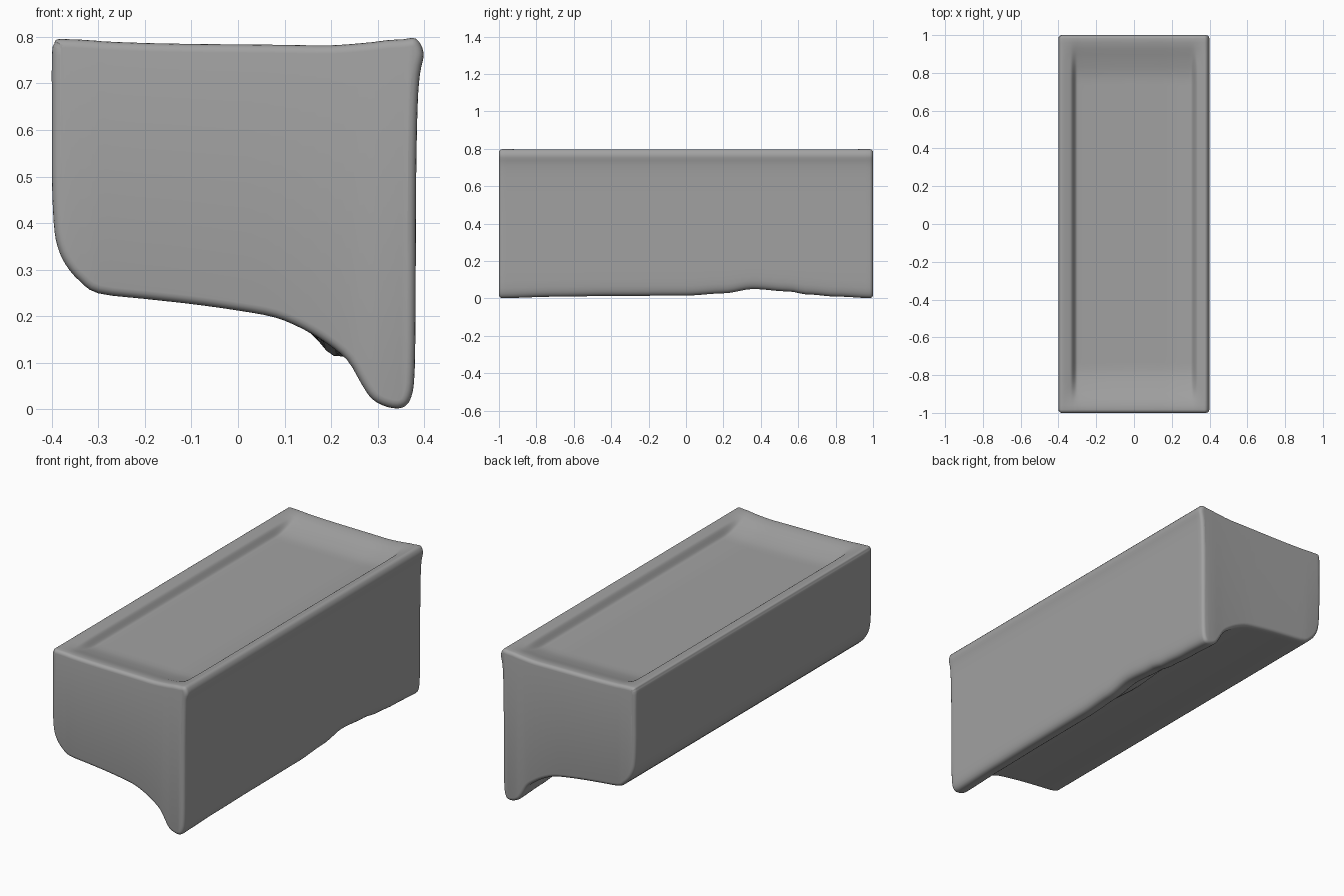
import bpy, bmesh, math
from mathutils import Vector

if "Cube" in bpy.data.objects:
    bpy.data.objects.remove(bpy.data.objects["Cube"])

# Cross-section (x, z), from top right over the rim, down the left, along the underside and lip
TOP = [(0.383, 0.796), (0.355, 0.795), (0.335, 0.794), (0.32, 0.793), (0.305, 0.791), (0.28, 0.788),
       (0.2, 0.782), (0.1, 0.783), (0, 0.784), (-0.1, 0.785), (-0.2, 0.787), (-0.28, 0.790),
       (-0.305, 0.792), (-0.32, 0.793), (-0.335, 0.794), (-0.36, 0.795), (-0.388, 0.795)]
REST = [(-0.395, 0.785), (-0.4, 0.76), (-0.4, 0.62), (-0.4, 0.5), (-0.396, 0.4), (-0.388, 0.35),
        (-0.37, 0.31), (-0.34, 0.275), (-0.3, 0.249), (-0.2, 0.237), (-0.1, 0.226), (0, 0.212),
        (0.08, 0.197), (0.14, 0.172), (0.19, 0.142), (0.235, 0.105), (0.265, 0.055), (0.288, 0.022),
        (0.32, 0.005), (0.352, 0.003), (0.372, 0.025), (0.38, 0.09), (0.382, 0.3), (0.383, 0.5),
        (0.386, 0.65), (0.391, 0.72), (0.399, 0.765)]
# Height of the lip's lower edge along y
LIFT = [(-1, 0), (-0.7, 0.008), (-0.4, 0.012), (0, 0.014), (0.2, 0.026), (0.36, 0.049),
        (0.55, 0.036), (0.65, 0.02), (0.8, 0.009), (1, 0)]


def smooth(a, b, t):
    t = max(0.0, min(1.0, (t - a) / (b - a)))
    return t * t * (3 - 2 * t)


def lift_at(y):
    for (y0, a), (y1, b) in zip(LIFT, LIFT[1:]):
        if y <= y1:
            return a + (b - a) * smooth(y0, y1, y)
    return 0.0


def catmull(points, steps):
    out, n = [], len(points)
    for i in range(n):
        p = [Vector(points[(i + k) % n]) for k in (-1, 0, 1, 2)]
        for s in range(steps):
            t = s / steps
            out.append(0.5 * (2 * p[1] + (p[2] - p[0]) * t
                              + (2 * p[0] - 5 * p[1] + 4 * p[2] - p[3]) * t * t
                              + (3 * p[1] - p[0] - 3 * p[2] + p[3]) * t ** 3))
    return out


STEPS = 3
profile = catmull(TOP + REST, STEPS)
top_count = (len(TOP) - 1) * STEPS + 1
n = len(profile)


def section(y, inset):
    ring = []
    for i, p in enumerate(profile):
        tangent = (profile[(i + 1) % n] - profile[i - 1]).normalized()
        x, z = p + Vector((-tangent.y, tangent.x)) * inset
        if i < top_count:
            # tray recess: rims dip inward, then a steep wall on the long sides and softer ends
            rim = 0.014 * (1 - smooth(0.3, 0.385, abs(x))) * (1 - smooth(0.88, 0.98, abs(y)))
            wall = 0.032 * (1 - smooth(0.302, 0.335, abs(x))) * (1 - smooth(0.76, 0.95, abs(y)))
            z -= rim + wall
        elif x > 0.05 and z < 0.25:
            # uneven lower edge of the lip, with a swelling on its inner side
            z += lift_at(y) * (1 - smooth(0.0, 0.2, z))
            z -= 0.025 * math.exp(-((x - 0.2) / 0.03) ** 2 - ((y - 0.25) / 0.2) ** 2)
        ring.append((x, y, z))
    return ring


# Stations along y, with rounded ends
R = 0.018
angles = [math.radians(d) for d in (0, 22, 45, 68, 90)]
front = [(-1 + R * (1 - math.cos(a)), R * (1 - math.sin(a))) for a in angles]
front = [(-1 + R * (1 - math.sin(a)), R * (1 - math.cos(a))) for a in reversed(angles)]
count = 60
middle = [(-0.96 + 1.92 * i / count, 0.0) for i in range(count + 1)]
stations = front + middle + [(-y, i) for y, i in reversed(front)]

# Tray body
bm = bmesh.new()
rings = [[bm.verts.new(c) for c in section(y, i)] for y, i in stations]
for a, b in zip(rings, rings[1:]):
    for k in range(n):
        m = (k + 1) % n
        bm.faces.new((a[k], a[m], b[m], b[k]))
caps = [bm.faces.new(rings[0]), bm.faces.new(rings[-1])]
bmesh.ops.triangulate(bm, faces=caps)
bmesh.ops.recalc_face_normals(bm, faces=bm.faces[:])
mesh = bpy.data.meshes.new("tray_body")
bm.to_mesh(mesh)
bm.free()
body = bpy.data.objects.new("tray_body", mesh)
bpy.context.collection.objects.link(body)
dark_grey = bpy.data.materials.new("dark_grey")
dark_grey.diffuse_color = (0.36, 0.36, 0.36, 1)
dark_grey.use_nodes = True
dark_grey.node_tree.nodes["Principled BSDF"].inputs["Base Color"].default_value = dark_grey.diffuse_color
mesh.materials.append(dark_grey)
bpy.context.view_layer.objects.active = body
body.select_set(True)
bpy.ops.object.shade_smooth_by_angle(angle=math.radians(40))
